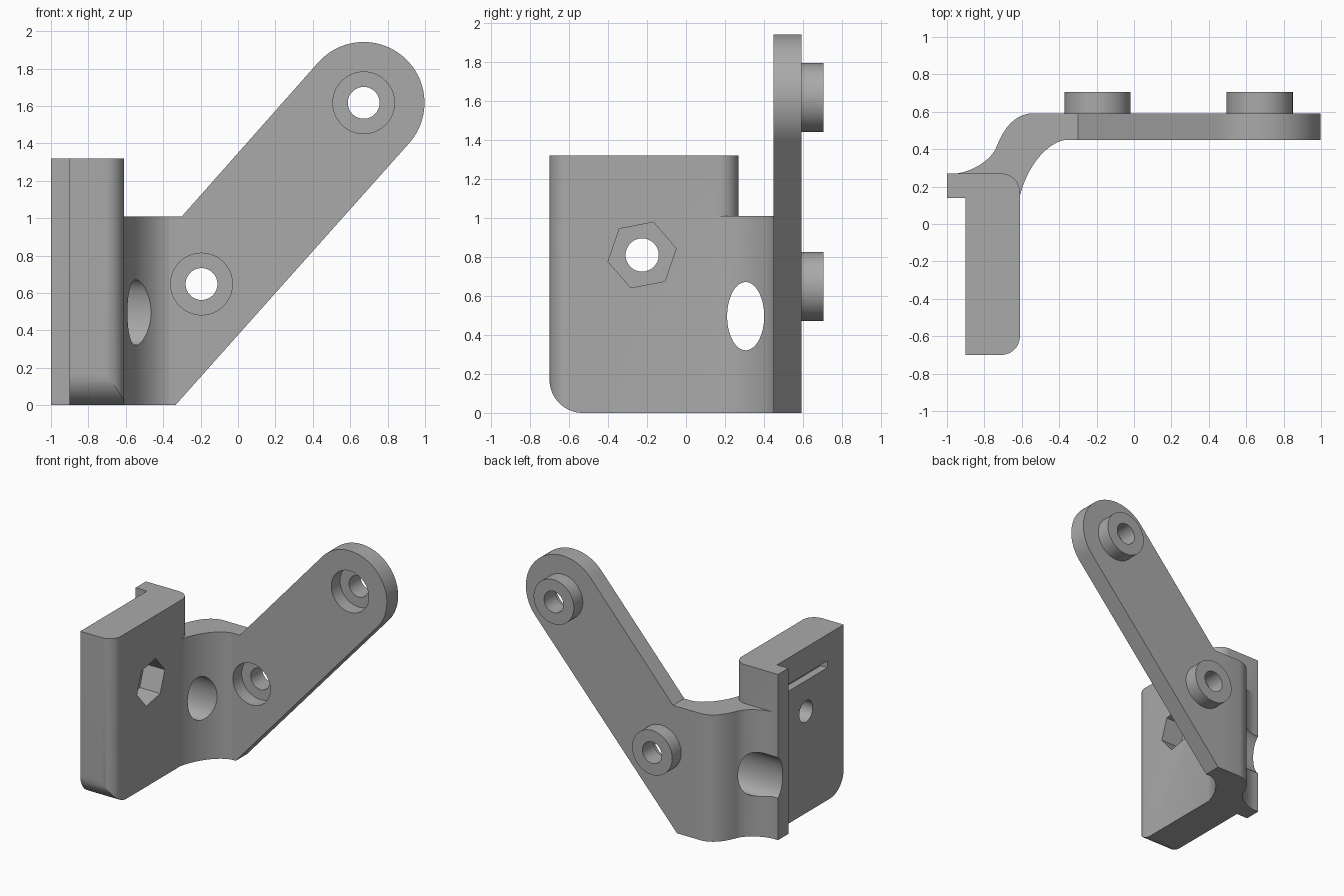
import bpy, bmesh
from math import cos, sin, pi, radians
from mathutils import Vector
from mathutils.geometry import interpolate_bezier

cube = bpy.data.objects.get("Cube")
if cube:
    bpy.data.objects.remove(cube, do_unlink=True)

grey = bpy.data.materials.new("plain grey")
grey.use_nodes = True
colour = (0.4, 0.4, 0.4, 1)
grey.diffuse_color = colour
grey.node_tree.nodes["Principled BSDF"].inputs["Base Color"].default_value = colour


def prism(name, points, axis, low, high):
    """Extrude a flat outline along the x, y or z axis."""
    place = {"x": lambda a, b, h: (h, a, b),
             "y": lambda a, b, h: (a, h, b),
             "z": lambda a, b, h: (a, b, h)}[axis]
    bm = bmesh.new()
    base = bm.faces.new([bm.verts.new(place(a, b, low)) for a, b in points])
    top = bmesh.ops.extrude_face_region(bm, geom=[base])["geom"]
    bmesh.ops.translate(bm, vec=place(0, 0, high - low),
                        verts=[v for v in top if isinstance(v, bmesh.types.BMVert)])
    bmesh.ops.recalc_face_normals(bm, faces=bm.faces)
    mesh = bpy.data.meshes.new(name)
    bm.to_mesh(mesh)
    bm.free()
    mesh.materials.append(grey)
    obj = bpy.data.objects.new(name, mesh)
    bpy.context.collection.objects.link(obj)
    return obj


def arc(cx, cy, rx, ry, start, end, steps):
    angles = [radians(start + (end - start) * i / steps) for i in range(steps + 1)]
    return [(cx + rx * cos(t), cy + ry * sin(t)) for t in angles]


def ring(cx, cy, rx, ry=None, sides=64, turn=0):
    return arc(cx, cy, rx, ry or rx, turn, turn + 360, sides)[:-1]


def curve(a, b, c, d, steps=14):
    pts = interpolate_bezier(*[Vector((*p, 0)) for p in (a, b, c, d)], steps)
    return [(p.x, p.y) for p in pts]


def combine(target, tool, operation):
    mod = target.modifiers.new(operation.lower(), "BOOLEAN")
    mod.operation, mod.solver, mod.object = operation, "EXACT", tool
    bpy.context.view_layer.objects.active = target
    bpy.ops.object.modifier_apply(modifier=mod.name)
    bpy.data.objects.remove(tool, do_unlink=True)


# Mounting plate with back flange and rounded vertical edges
outline = [(-1, 0.27), (-1, 0.14), (-0.9, 0.14), (-0.9, -0.7)]
outline += arc(-0.71, -0.6, 0.1, 0.1, -90, 0, 12)
outline += arc(-0.71, 0.17, 0.1, 0.1, 0, 90, 12)
bracket = prism("bracket", outline, "z", 0, 1.32)

# Rounded lower front corner of the plate
side = [(0.5, 0), (0.5, 1.5), (-0.8, 1.5), (-0.7, 0.17)]
side = [(0.5, 0), (0.5, 1.5), (-0.7, 1.5)] + arc(-0.53, 0.17, 0.17, 0.17, 180, 270, 16)
combine(bracket, prism("corner_rounding", side, "x", -1.2, -0.4), "INTERSECT")

# Curved web joining the plate to the arm
web = curve((-0.61, 0.15), (-0.57, 0.31), (-0.47, 0.43), (-0.37, 0.45))
web += curve((-0.37, 0.592), (-0.43, 0.592), (-0.49, 0.592), (-0.55, 0.592), 2)
web += curve((-0.55, 0.592), (-0.66, 0.58), (-0.71, 0.48), (-0.74, 0.4))[1:]
web += curve((-0.74, 0.4), (-0.78, 0.33), (-0.87, 0.28), (-0.95, 0.27))[1:]
web += [(-0.9, 0.2), (-0.7, 0.15)]
combine(bracket, prism("web", web, "z", 0, 1.01), "UNION")

# Slanted arm with a round end
arm = [(-0.37, 1.01), (-0.37, 0), (-0.335, 0)]
arm += arc(0.672, 1.617, 0.325, 0.325, -41.7, 138.3, 48) + [(-0.3, 1.01)]
combine(bracket, prism("arm", arm, "y", 0.45, 0.592), "UNION")

# Two bosses, each with a stepped bore
for x, z in ((0.672, 1.617), (-0.195, 0.648)):
    combine(bracket, prism("boss", ring(x, z, 0.177), "y", 0.55, 0.705), "UNION")
    combine(bracket, prism("counterbore", ring(x, z, 0.165), "y", 0.3, 0.56), "DIFFERENCE")
    combine(bracket, prism("bore", ring(x, z, 0.085), "y", 0.4, 0.9), "DIFFERENCE")

# Oval opening through the web, nut pocket, screw hole and rear slot
slot = [(-0.495, 1.055), (0.045, 1.055), (0.045, 1.11), (-0.495, 1.11)]
for name, points, low, high in (
        ("oval_opening", ring(0.306, 0.496, 0.095, 0.175), -1.2, -0.2),
        ("nut_pocket", ring(-0.225, 0.81, 0.178, sides=6, turn=11), -0.79, -0.5),
        ("screw_hole", ring(-0.225, 0.81, 0.085), -1.1, -0.5),
        ("rear_slot", slot, -0.95, -0.84)):
    combine(bracket, prism(name, points, "x", low, high), "DIFFERENCE")

# Smooth the curved walls, keep the edges crisp
bpy.ops.object.select_all(action="DESELECT")
bracket.select_set(True)
bpy.context.view_layer.objects.active = bracket
bpy.ops.object.shade_smooth_by_angle(angle=radians(25))
